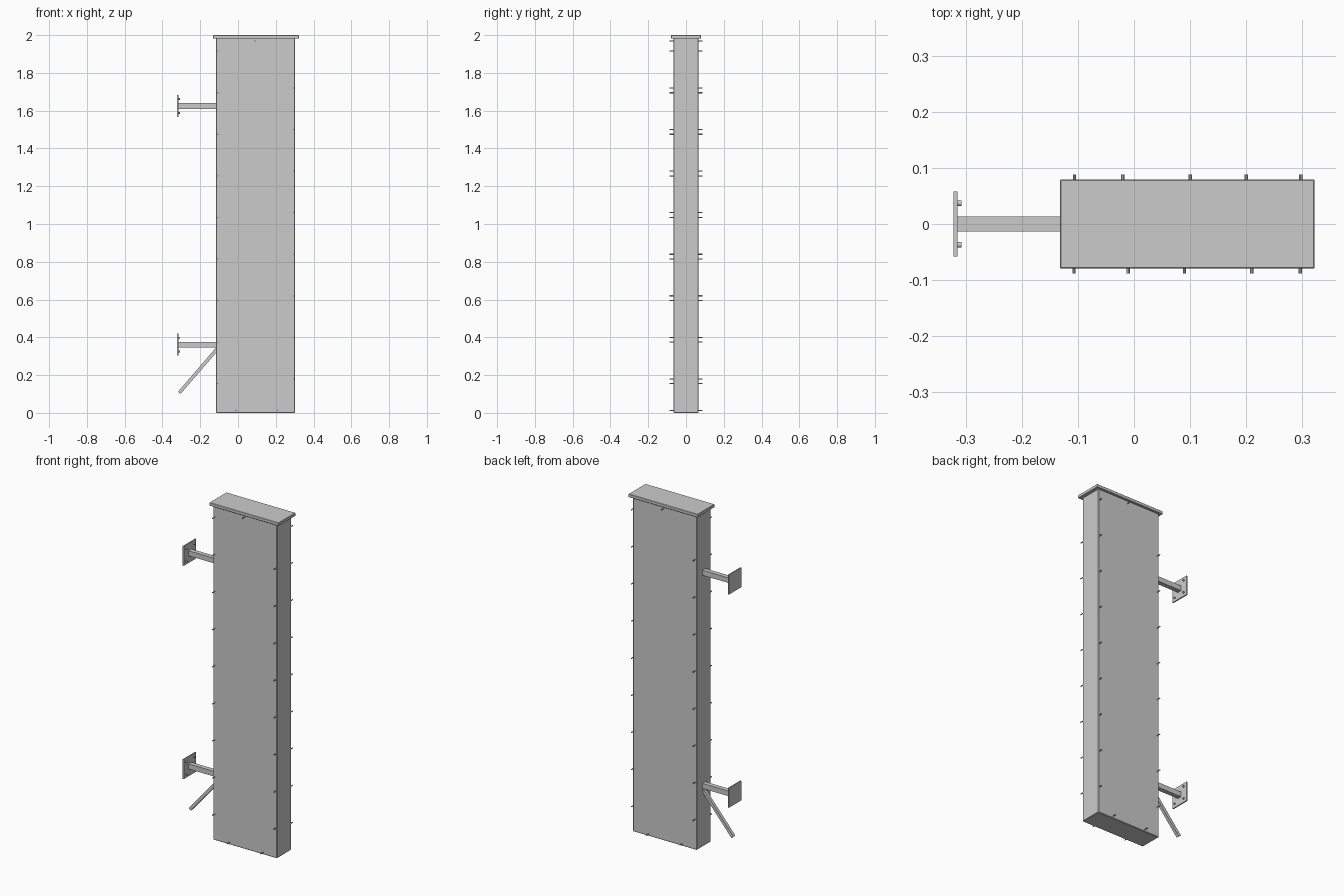
import bpy
import math
from mathutils import Vector

cube = bpy.data.objects.get("Cube")
if cube:
    bpy.data.objects.remove(cube, do_unlink=True)

grey = bpy.data.materials.new("light_grey_metal")
grey.use_nodes = True
colour = (0.6, 0.6, 0.6, 1)
grey.diffuse_color = colour
grey.node_tree.nodes["Principled BSDF"].inputs["Base Color"].default_value = colour


def box(name, low, high, bevel=0):
    """Box between two corners, with an optional small bevel."""
    low, high = Vector(low), Vector(high)
    bpy.ops.mesh.primitive_cube_add(size=1, location=(low + high) / 2)
    ob = bpy.context.object
    ob.name = name
    ob.scale = high - low
    bpy.ops.object.transform_apply(location=False, rotation=False, scale=True)
    ob.data.materials.append(grey)
    if bevel:
        mod = ob.modifiers.new("edge", "BEVEL")
        mod.width = bevel
        mod.segments = 1
    return ob


def rod(name, start, end, radius, sides=10):
    """Cylinder from start to end."""
    start, end = Vector(start), Vector(end)
    axis = end - start
    bpy.ops.mesh.primitive_cylinder_add(vertices=sides, radius=radius,
                                        depth=axis.length, location=(start + end) / 2)
    ob = bpy.context.object
    ob.name = name
    ob.rotation_euler = axis.to_track_quat("Z", "Y").to_euler()
    ob.data.materials.append(grey)
    bpy.ops.object.shade_smooth_by_angle(angle=math.radians(40))
    return ob


# Cabinet and overhanging lid
box("cabinet_body", (-0.117, -0.066, 0), (0.302, 0.066, 1.985), 0.003)
box("lid", (-0.132, -0.0795, 1.981), (0.322, 0.0795, 2), 0.002)

# Wall brackets: square arm, plate and four bolts
for label, z in (("upper", 1.625), ("lower", 0.361)):
    box(label + "_arm", (-0.316, -0.0135, z - 0.015), (-0.11, 0.0135, z + 0.015))
    box(label + "_wall_plate", (-0.322, -0.058, z - 0.058), (-0.315, 0.058, z + 0.058))
    for y in (-0.037, 0.037):
        for dz in (-0.037, 0.037):
            rod(label + "_bolt", (-0.317, y, z + dz), (-0.307, y, z + dz), 0.005)

# Diagonal strut below the lower arm
top, foot = Vector((-0.105, 0, 0.345)), Vector((-0.311, 0, 0.106))
strut = box("diagonal_strut", (-0.009, -0.009, 0), (0.009, 0.009, (top - foot).length))
strut.location = (top + foot) / 2
strut.rotation_euler = (0, math.atan2(top.x - foot.x, top.z - foot.z), 0)

# Panel screws; the back layout is staggered the other way round
for side, label in ((-1, "front"), (1, "back")):
    spots = [(-0.107 * 1, 0.155 + 0.22 * i) for i in range(9)]
    spots += [(0.296, 0.18 + 0.22 * i) for i in range(8)]
    spots += [(0.09, 1.968), (-0.01, 0.012), (0.21, 0.012)]
    for x, z in spots:
        if side == 1:
            x = 0.19 - x
        rod(label + "_screw", (x, side * 0.06, z), (x, side * 0.088, z), 0.003, 8)
